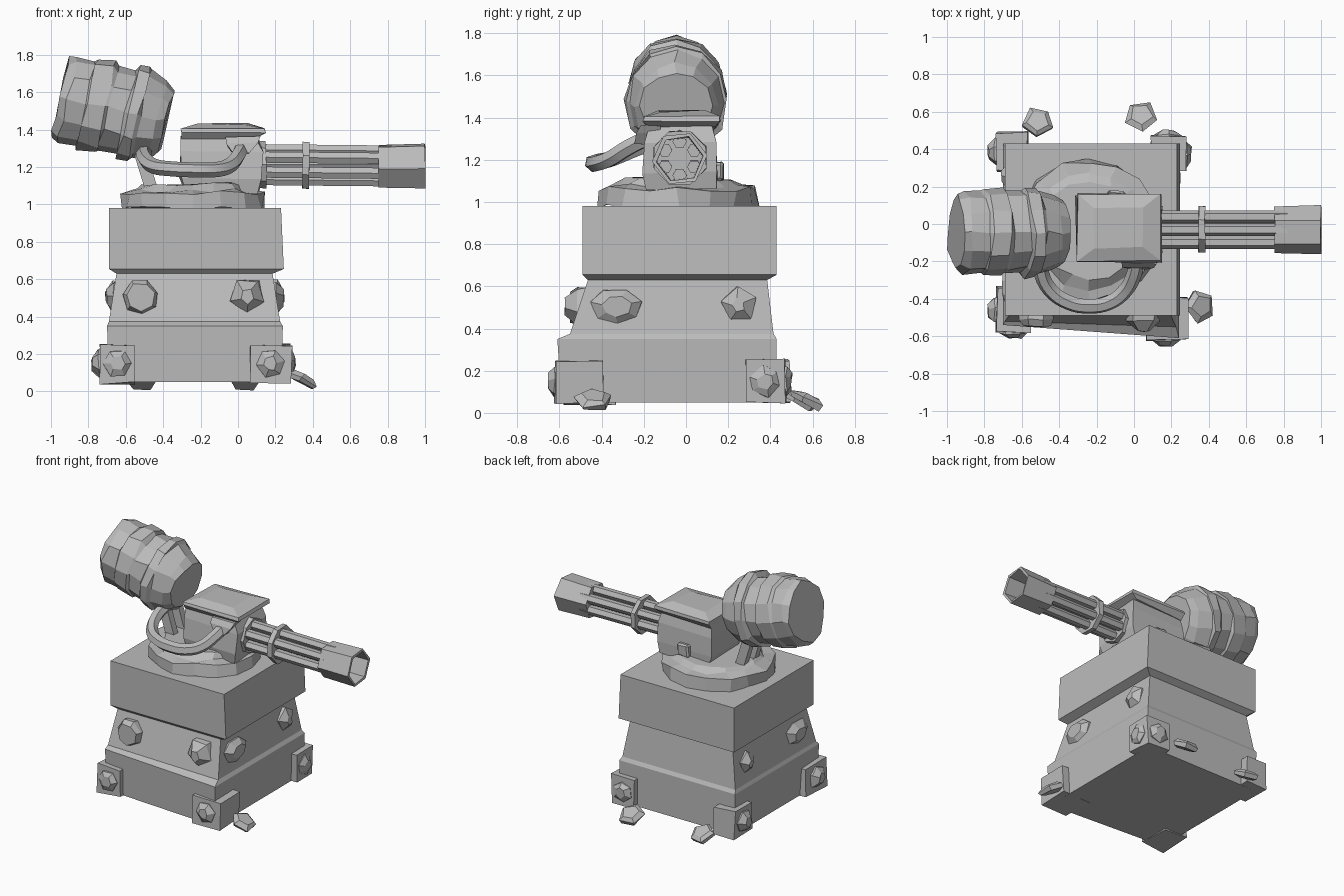
import bpy, bmesh, math, random
from mathutils import Vector, Matrix

if "Cube" in bpy.data.objects:
    bpy.data.objects.remove(bpy.data.objects["Cube"])

random.seed(4)
grey = bpy.data.materials.new("plain_grey")
grey.diffuse_color = (0.5, 0.5, 0.5, 1)
grey.use_nodes = True
grey.node_tree.nodes["Principled BSDF"].inputs["Base Color"].default_value = grey.diffuse_color


def finish(name, bm, jitter=0.0):
    for v in bm.verts:
        v.co += Vector([random.uniform(-jitter, jitter) for _ in range(3)])
    bmesh.ops.recalc_face_normals(bm, faces=bm.faces)
    me = bpy.data.meshes.new(name)
    bm.to_mesh(me)
    bm.free()
    me.materials.append(grey)
    ob = bpy.data.objects.new(name, me)
    bpy.context.collection.objects.link(ob)
    return ob


def skin(name, rings, jitter=0.0):
    """Join rings of points into a capped shell."""
    bm = bmesh.new()
    vr = [[bm.verts.new(p) for p in r] for r in rings]
    n = len(vr[0])
    for a, b in zip(vr, vr[1:]):
        for i in range(n):
            j = (i + 1) % n
            bm.faces.new((a[i], a[j], b[j], b[i]))
    bm.faces.new(vr[0])
    bm.faces.new(vr[-1])
    return finish(name, bm, jitter)


def lathe(name, profile, origin, axis, n, jitter=0.0, phase=0.0, squash=1.0):
    """Turn (distance, radius) pairs around an axis."""
    m = Vector(axis).to_track_quat('Z', 'Y').to_matrix().to_4x4()
    m = Matrix.Translation(origin) @ m
    rings = []
    for t, r in profile:
        angs = [phase + math.tau * i / n for i in range(n)]
        rings.append([m @ Vector((r * math.cos(a), r * squash * math.sin(a), t)) for a in angs])
    return skin(name, rings, jitter)


def rect(z, x0, x1, y0, y1, skew=0.0):
    return [(x0, y0 + skew, z), (x1, y0, z), (x1, y1, z), (x0, y1, z)]


def box(name, x0, x1, y0, y1, z0, z1, jitter=0.0, bevel=0.0):
    ob = skin(name, [rect(z0, x0, x1, y0, y1), rect(z1, x0, x1, y0, y1)], jitter)
    if bevel:
        md = ob.modifiers.new("chamfer", 'BEVEL')
        md.width, md.segments = bevel, 1
    return ob


def gem(name, pos, axis, r, depth, n=6, tip=0.5, squash=1.0):
    lathe(name, [(-0.03, r), (depth * 0.2, r), (depth, r * tip)], pos, axis, n, 0.006,
          random.uniform(0, 1), squash)


# Pedestal
skin("pedestal", [
    rect(0.05, -0.69, 0.23, -0.59, 0.43, 0.06),
    rect(0.35, -0.70, 0.24, -0.61, 0.43, 0.07),
    rect(0.375, -0.69, 0.225, -0.55, 0.415, 0.03),
    rect(0.63, -0.65, 0.185, -0.465, 0.385),
    rect(0.655, -0.69, 0.245, -0.49, 0.43),
    rect(0.98, -0.69, 0.23, -0.49, 0.43)])

# Corner blocks and their studs
L, R, F, B = (-1, 0, 0), (1, 0, 0), (0, -1, 0), (0, 1, 0)
for nm, x0, x1, y0, y1, sides in (
        ("front_left", -0.735, -0.555, -0.58, -0.34, (F, L)),
        ("front_right", 0.06, 0.285, -0.62, -0.39, (F,)),
        ("back_right", 0.09, 0.275, 0.28, 0.47, (R, B)),
        ("back_left", -0.735, -0.57, 0.28, 0.49, (L,))):
    box("corner_block_" + nm, x0, x1, y0, y1, 0.045, 0.25, 0.008)
    for s in sides:
        c = Vector(((x0 + x1) / 2, (y0 + y1) / 2, 0.15))
        c += Vector((s[0] * (x1 - x0) / 2, s[1] * (y1 - y0) / 2, 0))
        gem("corner_stud_" + nm, c, s, 0.075, 0.03 if s != L else 0.045)

# Studs hanging loose beside the corners
for x, y, ax in ((0.345, -0.44, (0.5, 0, 1)), (-0.515, 0.535, (0.1, 0.5, 1)),
                 (0.04, 0.565, (0, 0.5, 1))):
    lathe("loose_stud", [(0, 0.08), (0.025, 0.09), (0.045, 0.06)], (x, y, 0.042), ax, 5, 0.006, 0.4)

# Studs on the waist of the pedestal
for side, x in ((L, -0.66), (R, 0.2)):
    gem("side_stud_front", (x, -0.33, 0.505), side, 0.125, 0.04, 7, 0.55, 0.7)
    gem("side_stud_back", (x, 0.25, 0.51), side, 0.085, 0.045, 5, 0.35)
gem("front_stud_left", (-0.52, -0.50, 0.505), F, 0.095, 0.045, 7, 0.8)
gem("front_stud_right", (0.05, -0.50, 0.51), F, 0.1, 0.075, 5, 0.4)

# Rough turntable
lathe("turntable", [(0, 0.38), (0.09, 0.375), (0.1, 0.31), (0.13, 0.27)],
      (-0.24, -0.035, 0.975), (0, 0, 1), 16, 0.016)

# Gun housing with lid
skin("housing", [
    rect(1.06, -0.28, 0.11, -0.19, 0.14),
    rect(1.14, -0.31, 0.13, -0.20, 0.15),
    rect(1.28, -0.31, 0.13, -0.19, 0.145),
    rect(1.36, -0.30, 0.10, -0.17, 0.13)], 0.008)
skin("housing_lid", [
    rect(1.35, -0.30, 0.09, -0.18, 0.14),
    rect(1.38, -0.31, 0.145, -0.205, 0.165),
    rect(1.405, -0.30, 0.14, -0.20, 0.16),
    rect(1.43, -0.22, 0.05, -0.13, 0.09)], 0.008)
box("housing_knob", -0.14, -0.05, 0.13, 0.18, 1.1, 1.19, 0.008, 0.012)

# Rotary barrels along x
gy, gz = -0.03, 1.213
lathe("barrel_collar", [(0, 0.125), (0.05, 0.125)], (0.10, gy, gz), R, 8, 0.004)
lathe("barrel_core", [(0, 0.055), (0.68, 0.055)], (0.1, gy, gz), R, 6)
for i in range(6):
    a = math.tau * (i + 0.5) / 6
    lathe("barrel_rod", [(0, 0.034), (0.72, 0.034)],
          (0.1, gy + 0.08 * math.cos(a), gz + 0.08 * math.sin(a)), (1, 0, -0.01), 6)
lathe("barrel_band", [(0, 0.135), (0.035, 0.135)], (0.345, gy, gz - 0.003), R, 8, 0.003, math.pi / 8)
lathe("muzzle", [(0, 0.125), (0.25, 0.132), (0.25, 0.112), (0.05, 0.11)],
      (0.75, gy, 1.205), R, 6, 0.003, 0.12)

# Tilted ammunition drum
drum = [(0, .2), (.04, .22), (.14, .217), (.15, .233), (.25, .233), (.26, .22),
        (.36, .22), (.37, .243), (.43, .243), (.44, .225), (.53, .2), (.58, .165)]
lathe("ammo_drum", drum, (-0.95, -0.045, 1.575), (0.975, 0, -0.222), 12, 0.011, 0, 1.07)

# Leaning strut plates under the drum
for y in (-0.1, 0.02):
    skin("drum_strut", [
        [(x + dx, y + dy, z) for dx, dy in ((-.035, -.025), (.035, -.025), (.035, .025), (-.035, .025))]
        for x, z in ((-0.45, 1.04), (-0.53, 1.30))])

# Feed hose looping in front of the housing
path = [(-.50, -.10, 1.30), (-.50, -.24, 1.25), (-.45, -.35, 1.205), (-.35, -.42, 1.19),
        (-.24, -.44, 1.185), (-.13, -.42, 1.185), (-.05, -.36, 1.205), (-.0, -.27, 1.26), (.02, -.17, 1.31)]
cu = bpy.data.curves.new("feed_hose", 'CURVE')
cu.dimensions = '3D'
cu.bevel_depth, cu.bevel_resolution, cu.use_fill_caps = 0.041, 1, True
cu.resolution_u = 4
sp = cu.splines.new('BEZIER')
sp.bezier_points.add(len(path) - 1)
for bp, p in zip(sp.bezier_points, path):
    bp.co = p
    bp.handle_left_type = bp.handle_right_type = 'AUTO'
hose = bpy.data.objects.new("feed_hose", cu)
bpy.context.collection.objects.link(hose)
hose.data.materials.append(grey)
bpy.context.view_layer.objects.active = hose
hose.select_set(True)
bpy.ops.object.convert(target='MESH')
bpy.ops.object.shade_smooth_by_angle(angle=math.radians(50))

# Flared hose mouth on the housing
skin("hose_mouth", [
    rect(1.27, -0.03, 0.06, -0.24, -0.12),
    rect(1.33, -0.06, 0.10, -0.23, -0.12),
    rect(1.36, -0.07, 0.12, -0.21, -0.12)], 0.006)
